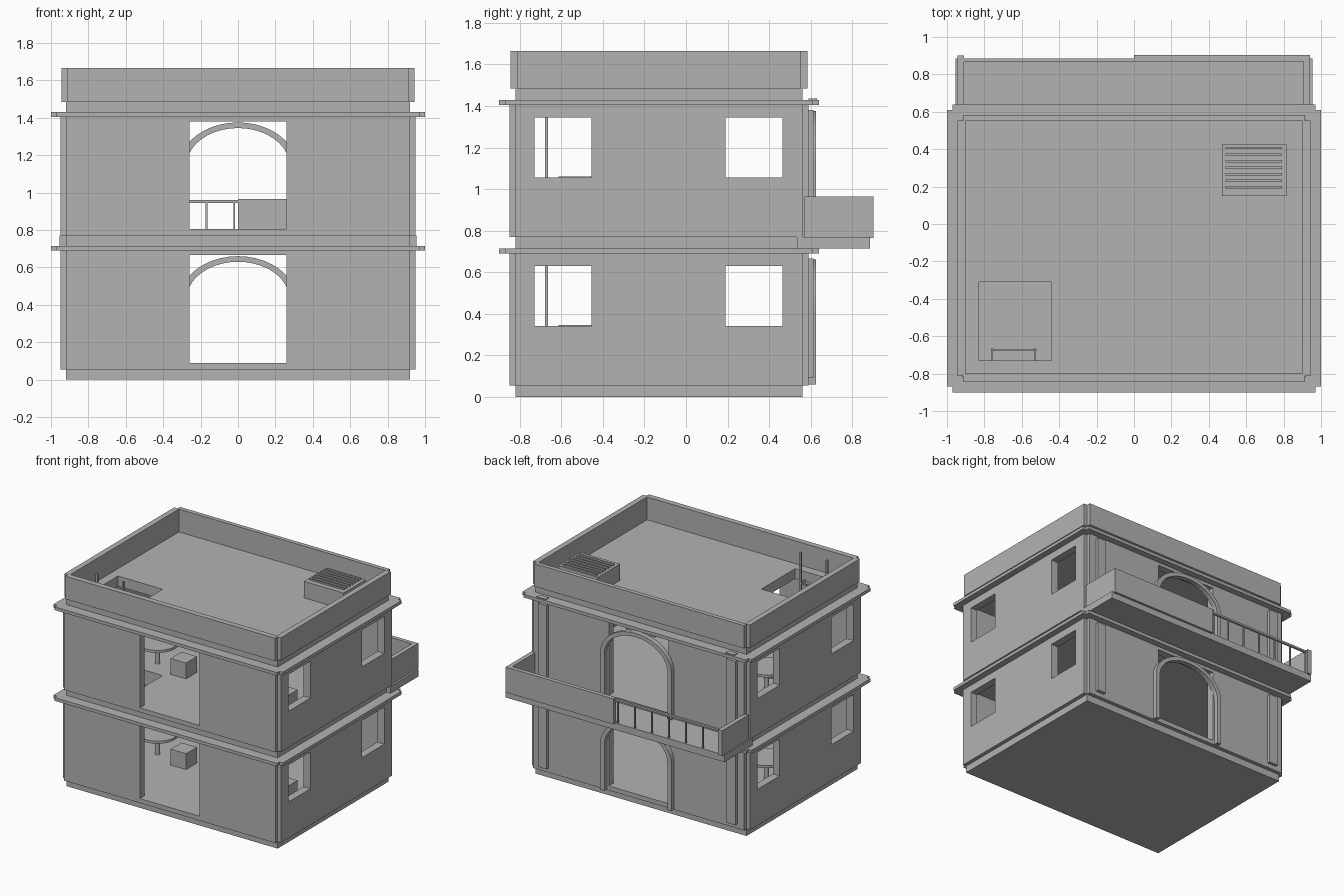
import bpy, bmesh, math

cube = bpy.data.objects.get("Cube")
if cube:
    bpy.data.objects.remove(cube, do_unlink=True)

grey = bpy.data.materials.new("plain_grey")
grey.use_nodes = True
grey.diffuse_color = (0.45, 0.45, 0.45, 1)
grey.node_tree.nodes["Principled BSDF"].inputs["Base Color"].default_value = (0.45, 0.45, 0.45, 1)


def prism(name, points, shift):
    """Extrude a closed outline of 3D points along a shift vector."""
    bm = bmesh.new()
    face = bm.faces.new([bm.verts.new(p) for p in points])
    new = bmesh.ops.extrude_face_region(bm, geom=[face])["geom"]
    bmesh.ops.translate(bm, vec=shift, verts=[v for v in new if isinstance(v, bmesh.types.BMVert)])
    bmesh.ops.recalc_face_normals(bm, faces=bm.faces)
    mesh = bpy.data.meshes.new(name)
    bm.to_mesh(mesh)
    bm.free()
    mesh.materials.append(grey)
    ob = bpy.data.objects.new(name, mesh)
    bpy.context.collection.objects.link(ob)
    return ob


def box(name, x, y, z):
    pts = [(x[0], y[0], z[0]), (x[1], y[0], z[0]), (x[1], y[1], z[0]), (x[0], y[1], z[0])]
    return prism(name, pts, (0, 0, z[1] - z[0]))


def notched(name, grow, z):
    """Block with a small square notch in each upright corner."""
    x0, x1 = 0.92 + grow, 0.95 + grow
    f0, f1, b0, b1 = -0.82 - grow, -0.85 - grow, 0.56 + grow, 0.59 + grow
    half = [(x0, f1), (x0, f0), (x1, f0), (x1, b0), (x0, b0), (x0, b1)]
    pts = half + [(-x, y) for x, y in reversed(half)]
    return prism(name, [(x, y, z[0]) for x, y in pts], (0, 0, z[1] - z[0]))


def cut(ob, *ranges):
    """Cut box-shaped openings out of an object."""
    for r in ranges:
        cutter = box("cutter", *r)
        mod = ob.modifiers.new("cut", 'BOOLEAN')
        mod.operation, mod.solver, mod.object = 'DIFFERENCE', 'EXACT', cutter
        bpy.context.view_layer.objects.active = ob
        bpy.ops.object.modifier_apply(modifier=mod.name)
        bpy.data.objects.remove(cutter, do_unlink=True)


def disc(name, center, radius, z, sides=24):
    pts = [(center[0] + radius * math.cos(2 * math.pi * i / sides),
            center[1] + radius * math.sin(2 * math.pi * i / sides), z[0]) for i in range(sides)]
    return prism(name, pts, (0, 0, z[1] - z[0]))


HATCH = ((-0.83, -0.44), (-0.73, -0.31))
CORE = ((-0.92, 0.92), (-0.82, 0.56))
STOREY = 0.715

for level, floor in (("lower", 0), ("upper", STOREY)):
    # Base course, walls and cornice
    base = box(level + "_base", *CORE, (floor, floor + 0.055))
    walls = notched(level + "_walls", 0, (floor + 0.055, floor + 0.69))
    cornice = notched(level + "_cornice", 0.05, (floor + 0.69, floor + 0.715))
    cut(walls,
        ((-0.89, 0.89), (-0.795, 0.53), (floor + 0.09, floor + 0.7)),
        ((-0.26, 0.26), (-1, 1), (floor + 0.09, floor + 0.665)),
        *[((-1.1, 1.1), y, (floor + 0.34, floor + 0.63)) for y in ((-0.73, -0.455), (0.19, 0.465))])
    cut(cornice, (*HATCH, (floor + 0.6, floor + 0.8)))
    if floor:
        for part in (base, walls):
            cut(part, (*HATCH, (floor - 0.1, floor + 0.2)))

    # Arched surround on the back doorway
    steps = 20
    spring = floor + 0.43

    def arc(a, b):
        return [(a * math.cos(math.pi * i / steps), 0.585, spring + b * math.sin(math.pi * i / steps))
                for i in range(steps + 1)]

    foot = floor + 0.06
    outer = [(0.31, 0.585, foot)] + arc(0.31, 0.23) + [(-0.31, 0.585, foot)]
    inner = [(0.275, 0.585, foot)] + arc(0.275, 0.20) + [(-0.275, 0.585, foot)]
    prism(level + "_arch_surround", outer + inner[::-1], (0, 0.04, 0))

    # Back pilasters
    for name, s in (("left", 1), ("right", -1)):
        x = sorted((s * 0.785, s * 0.86))
        box(f"{level}_{name}_pilaster", x, (0.58, 0.615), (floor + 0.09, floor + 0.665))
        if floor:
            box(name + "_pilaster_cap", x, (0.59, 0.63), (floor + 0.71, floor + 0.722))

    # Furniture: round table, stool and bench
    top = floor + 0.26
    disc(level + "_table_top", (-0.59, -0.16), 0.15, (top - 0.02, top))
    disc(level + "_table_leg", (-0.59, -0.16), 0.018, (floor + 0.09, top - 0.02), 12)
    box(level + "_stool", (-0.405, -0.27), (-0.26, -0.125), (floor + 0.09, floor + 0.215))
    box(level + "_bench", (0.55, 0.8), (-0.615, -0.4), (floor + 0.09, floor + 0.345))

# Roof slab and parapet
roof = 2 * STOREY + 0.055
roof_slab = box("roof_slab", *CORE, (2 * STOREY, roof))
cut(roof_slab, (*HATCH, (1.3, 1.6)))
parapet = notched("parapet", -0.006, (roof, 1.665))
cut(parapet, ((-0.90, 0.90), (-0.80, 0.55), (1.4, 1.8)))

# Roof vent with slats
box("vent_box", (0.47, 0.815), (0.15, 0.425), (roof, 1.615))
for i in range(7):
    y = 0.19 + i * 0.035
    box(f"vent_slat_{i + 1}", (0.49, 0.79), (y, y + 0.012), (1.61, 1.627))

# Ladder through the hatches
for name, x in (("left", -0.535), ("right", -0.765)):
    box(f"ladder_{name}_rail", (x, x + 0.015), (-0.68, -0.665), (0.09, 1.66))
    for i, z in enumerate((0.69, 1.41)):
        box(f"ladder_{name}_bracket_{i + 1}", (x, x + 0.012), (-0.795, -0.67), (z, z + 0.012))
for i in range(19):
    z = 0.15 + i * 0.07
    box(f"ladder_rung_{i + 1}", (-0.76, -0.525), (-0.678, -0.667), (z, z + 0.011))

# Balcony: slab, solid half, end walls
deck = 0.77
box("balcony_slab", (-0.955, 0.955), (0.535, 0.885), (STOREY, deck))
box("balcony_front_wall", (0, 0.94), (0.87, 0.903), (deck - 0.005, 0.965))
box("balcony_left_wall", (0.905, 0.94), (0.57, 0.87), (deck - 0.005, 0.965))
box("balcony_right_wall", (-0.945, -0.91), (0.57, 0.9), (deck - 0.005, 0.965))

# Balcony open railing
box("railing_top", (-0.91, 0), (0.867, 0.885), (0.945, 0.96))
for i in range(7):
    x = -0.02 - i * 0.148
    box(f"railing_post_{i + 1}", (x - 0.005, x + 0.005), (0.871, 0.881), (deck, 0.946))
